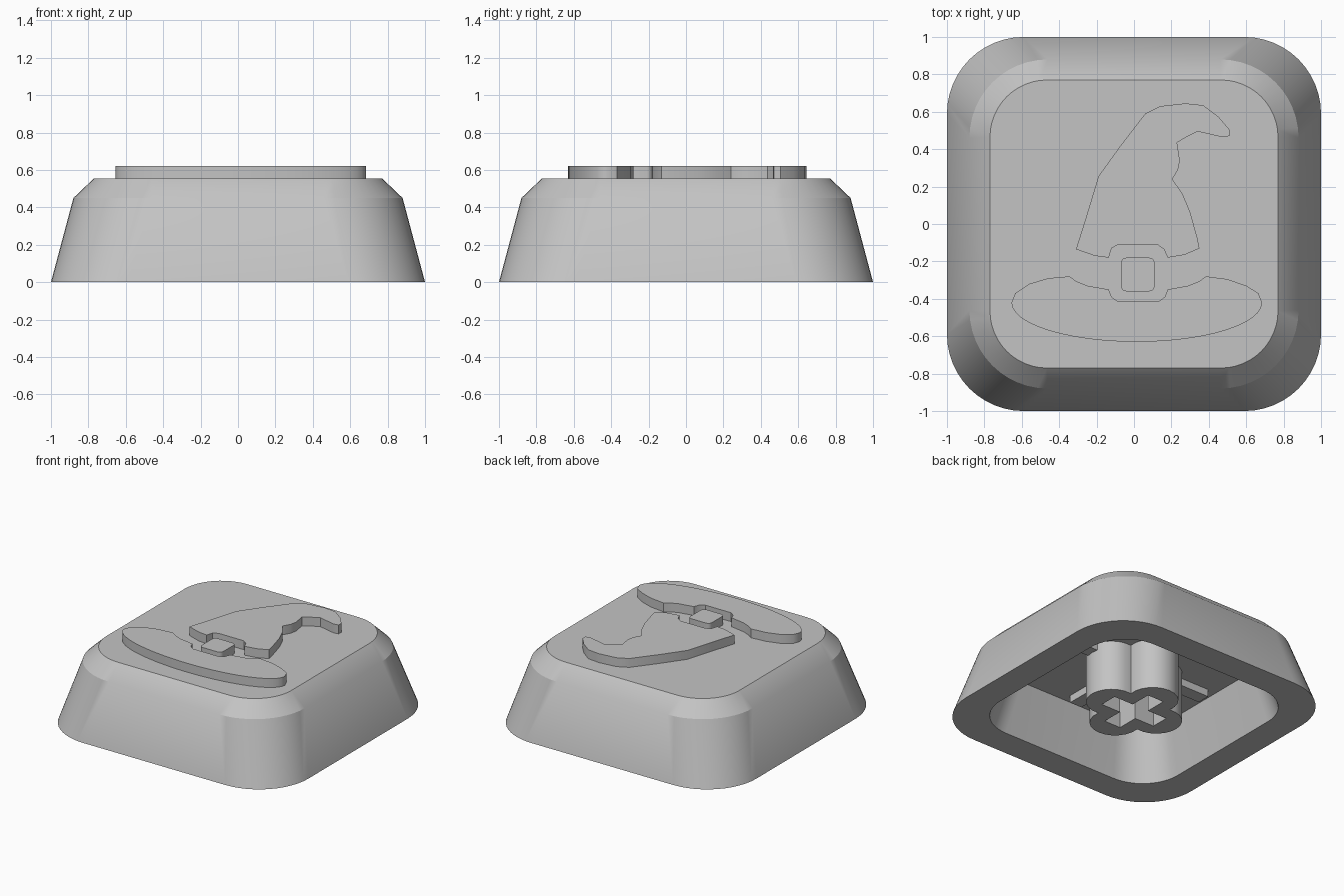
import bpy, bmesh
from math import pi, sin, cos, sqrt, radians

cube = bpy.data.objects.get("Cube")
if cube:
    bpy.data.objects.remove(cube, do_unlink=True)

grey = bpy.data.materials.new("plain_grey")
grey.use_nodes = True
grey.diffuse_color = (0.55, 0.55, 0.55, 1)
bsdf = next(n for n in grey.node_tree.nodes if n.type == 'BSDF_PRINCIPLED')
bsdf.inputs["Base Color"].default_value = grey.diffuse_color

DECK, TOP, CEILING = 0.555, 0.622, 0.38


def finish(bm, name):
    bmesh.ops.recalc_face_normals(bm, faces=bm.faces[:])
    mesh = bpy.data.meshes.new(name)
    bm.to_mesh(mesh)
    bm.free()
    mesh.materials.append(grey)
    obj = bpy.data.objects.new(name, mesh)
    bpy.context.collection.objects.link(obj)
    bpy.ops.object.select_all(action='DESELECT')
    obj.select_set(True)
    bpy.context.view_layer.objects.active = obj
    bpy.ops.object.shade_smooth_by_angle(angle=radians(35))
    return obj


def rounded_square(half, radius, steps=12, cx=0, cy=0):
    """Counter-clockwise outline with steps + 1 points per corner."""
    pts = []
    for q in range(4):
        sx, sy = (1, -1, -1, 1)[q], (1, 1, -1, -1)[q]
        for i in range(steps + 1):
            a = (q + i / steps) * pi / 2
            pts.append((cx + sx * (half - radius) + radius * cos(a),
                        cy + sy * (half - radius) + radius * sin(a)))
    return pts


def prism(name, outlines, z0, z1):
    """Extrude an outline; further outlines become holes."""
    bm = bmesh.new()
    edges = []
    for pts in outlines:
        vs = [bm.verts.new((x, y, z0)) for x, y in pts]
        edges += [bm.edges.new((vs[i - 1], vs[i])) for i in range(len(vs))]
    bmesh.ops.triangle_fill(bm, edges=edges, use_beauty=True)
    ext = bmesh.ops.extrude_face_region(bm, geom=bm.faces[:], use_keep_orig=True)
    for v in ext["geom"]:
        if isinstance(v, bmesh.types.BMVert):
            v.co.z = z1
    return finish(bm, name)


# Hollow cap: loft from the ceiling, down the inside, round the rim, up the outside
STEPS = 12
sections = [(0.69, 0.27, CEILING), (0.79, 0.31, 0), (1.0, 0.41, 0),
            (0.88, 0.42, 0.45), (0.77, 0.305, DECK)]
bm = bmesh.new()
rings = [[bm.verts.new((x, y, z)) for x, y in rounded_square(h, r, STEPS)]
         for h, r, z in sections]
for low, high in zip(rings, rings[1:]):
    for i in range(len(low)):
        bm.faces.new((low[i - 1], low[i], high[i], high[i - 1]))
bm.faces.new(rings[0])
bm.faces.new(rings[-1])
# The shoulder is crisp round the corners and soft along the sides
shoulder = rings[3]
for i in range(len(shoulder)):
    if i % (STEPS + 1):
        bm.edges.get((shoulder[i - 1], shoulder[i])).smooth = False
finish(bm, "cap_shell")

# Clover-shaped stem with a cross-shaped socket
lobe, rad = 0.2, 0.175
clover = []
for i in range(48):
    a = i * pi / 24
    off = (a + pi / 4) % (pi / 2) - pi / 4
    d = lobe * cos(off) + sqrt(rad ** 2 - (lobe * sin(off)) ** 2)
    clover.append((d * cos(a), d * sin(a)))
arm, w = 0.23, 0.068
cross = []
for q in range(4):
    c, s = (1, 0, -1, 0)[q], (0, 1, 0, -1)[q]
    for x, y in ((arm, -w), (arm, w), (w, w)):
        cross.append((x * c - y * s, x * s + y * c))
prism("stem", [clover, cross], 0, CEILING + 0.01)

# Four stiffening ribs under the ceiling
for q, side in enumerate(("right_side", "back", "left_side", "front")):
    c, s = (1, 0, -1, 0)[q], (0, 1, 0, -1)[q]
    box = [(x * c - y * s, x * s + y * c)
           for x, y in ((0.3, -0.05), (0.62, -0.05), (0.62, 0.05), (0.3, 0.05))]
    prism("rib_" + side, [box], 0.325, CEILING + 0.01)

# Raised pointed hat: crown with a bent tip
crown = [(-.31, -.135), (-.21, -.17), (-.135, -.18), (-.12, -.13), (-.085, -.11),
         (.125, -.11), (.16, -.135), (.18, -.18), (.27, -.165), (.35, -.13),
         (.34, -.08), (.3, .065), (.26, .16), (.205, .24), (.235, .29), (.245, .34),
         (.23, .435), (.28, .465), (.34, .495), (.47, .465), (.51, .47), (.51, .505),
         (.45, .575), (.37, .635), (.275, .645), (.14, .63), (.06, .59),
         (-.075, .415), (-.19, .255), (-.255, .04)]
prism("hat_crown", [crown], DECK - 0.01, TOP)

# Brim: elliptical lower edge, upper edge notched round the buckle
brim = [(.015 - .67 * cos(i * pi / 24), -.42 - .21 * sin(i * pi / 24)) for i in range(25)]
brim += [(.665, -.37), (.6, -.33), (.5, -.295), (.385, -.28), (.35, -.305), (.29, -.33),
         (.18, -.35), (.165, -.39), (.13, -.415), (-.085, -.415), (-.12, -.39),
         (-.135, -.35), (-.25, -.33), (-.31, -.305), (-.345, -.28), (-.46, -.29),
         (-.56, -.32), (-.635, -.37)]
prism("hat_brim", [brim], DECK - 0.01, TOP)

# Buckle block
prism("hat_buckle", [rounded_square(0.09, 0.03, 5, 0.02, -0.27)], DECK - 0.01, TOP)
